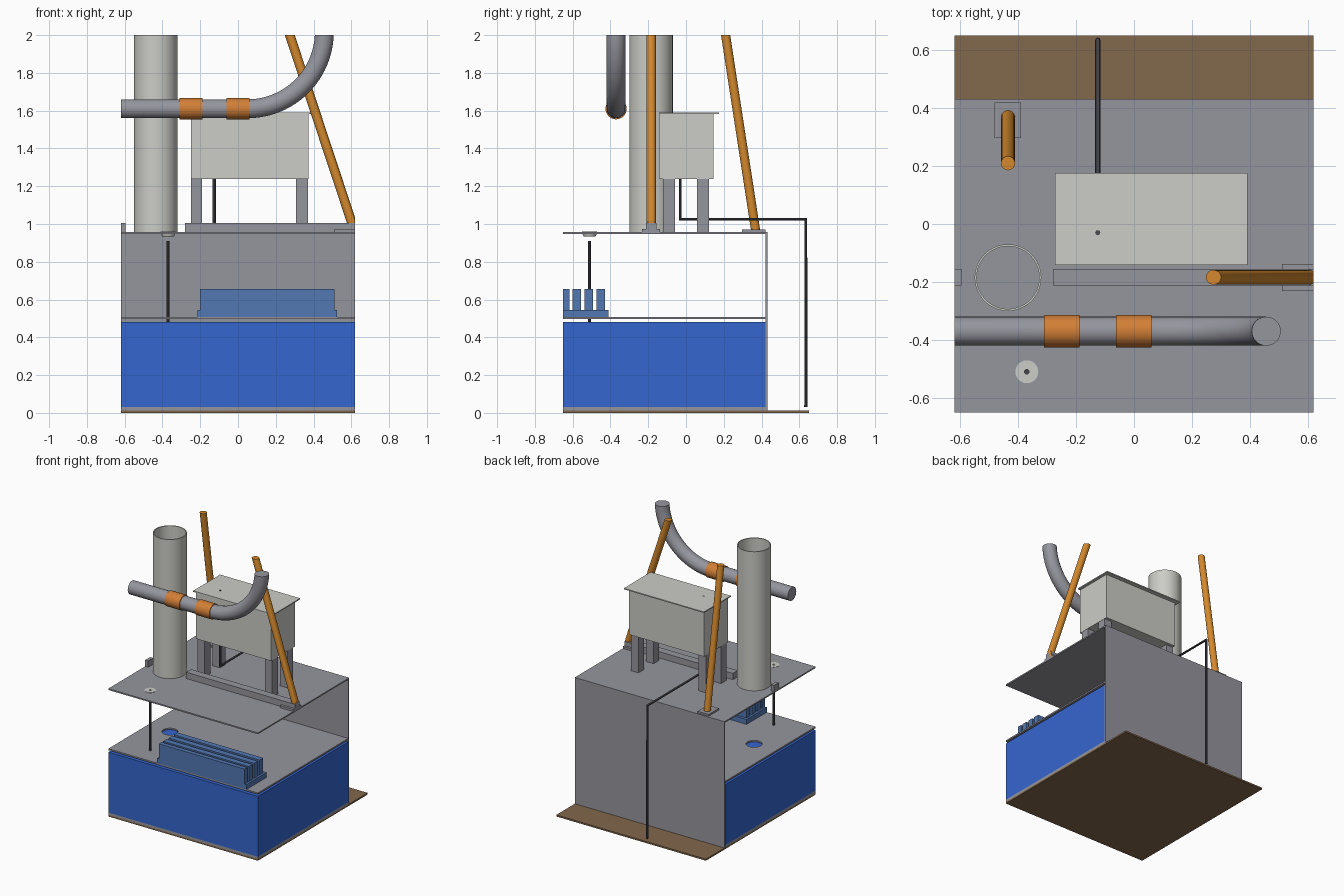
import bpy, bmesh, math
from mathutils import Vector

if "Cube" in bpy.data.objects:
    bpy.data.objects.remove(bpy.data.objects["Cube"], do_unlink=True)


def material(name, *rgb):
    col = [(c / 255 / 12.92 if c < 11 else ((c / 255 + 0.055) / 1.055) ** 2.4) for c in rgb] + [1]
    m = bpy.data.materials.new(name)
    m.use_nodes = True
    m.diffuse_color = col
    m.node_tree.nodes["Principled BSDF"].inputs["Base Color"].default_value = col
    return m


GREY = material("steel grey", 149, 149, 158)
PALE = material("pale grey", 204, 205, 199)
BLUE = material("tank blue", 53, 102, 207)
SLATE = material("slate blue", 82, 120, 178)
BROWN = material("brown", 130, 104, 76)
DARK = material("dark grey", 72, 72, 80)
AMBER = material("amber", 212, 137, 45)
COPPER = material("copper", 210, 127, 54)
parts = []


def add(name, bm, mat):
    bmesh.ops.recalc_face_normals(bm, faces=bm.faces)
    me = bpy.data.meshes.new(name)
    bm.to_mesh(me)
    bm.free()
    me.materials.append(mat)
    ob = bpy.data.objects.new(name, me)
    bpy.context.collection.objects.link(ob)
    parts.append(ob)
    return ob


def box(name, x, y, z, mat):
    bm = bmesh.new()
    bmesh.ops.create_cube(bm, size=1)
    for v in bm.verts:
        v.co = [lo + (c + 0.5) * (hi - lo) for c, (lo, hi) in zip(v.co, (x, y, z))]
    return add(name, bm, mat)


def lathe(name, x, y, profile, mat, sides=48):
    """Closed (radius, height) profile spun about a vertical axis."""
    bm = bmesh.new()
    vs = [bm.verts.new((x + r, y, z)) for r, z in profile]
    es = [bm.edges.new((vs[i - 1], vs[i])) for i in range(len(vs))]
    bmesh.ops.spin(bm, geom=vs + es, cent=(x, y, 0), axis=(0, 0, 1),
                   angle=math.tau, steps=sides)
    bmesh.ops.remove_doubles(bm, verts=bm.verts, dist=1e-5)
    return add(name, bm, mat)


def tube(name, path, radius, mat, half_sides=14, clips=()):
    """Solid round bar along a path, trimmed by (point, normal) planes."""
    cu = bpy.data.curves.new(name, "CURVE")
    cu.dimensions = "3D"
    cu.bevel_depth = radius
    cu.bevel_resolution = half_sides - 2
    cu.use_fill_caps = True
    sp = cu.splines.new("POLY")
    sp.points.add(len(path) - 1)
    for p, co in zip(sp.points, path):
        p.co = (*co, 1)
    tmp = bpy.data.objects.new(name + "_path", cu)
    bpy.context.collection.objects.link(tmp)
    me = bpy.data.meshes.new_from_object(tmp.evaluated_get(bpy.context.evaluated_depsgraph_get()))
    bm = bmesh.new()
    bm.from_mesh(me)
    bpy.data.objects.remove(tmp)
    bpy.data.curves.remove(cu)
    bpy.data.meshes.remove(me)
    bmesh.ops.remove_doubles(bm, verts=bm.verts, dist=1e-5)
    for co, no in clips:
        geom = bm.verts[:] + bm.edges[:] + bm.faces[:]
        bmesh.ops.bisect_plane(bm, geom=geom, plane_co=co, plane_no=no, clear_outer=True)
        bmesh.ops.holes_fill(bm, edges=[e for e in bm.edges if e.is_boundary], sides=0)
    for f in bm.faces:
        f.material_index = 0
    return add(name, bm, mat)


def drill(ob, x, y, r):
    """Cut a round vertical hole through a plate."""
    z = sum(v.co.z for v in ob.data.vertices) / len(ob.data.vertices)
    cutter = lathe("cutter", x, y, [(0, z - 0.05), (r, z - 0.05), (r, z + 0.05), (0, z + 0.05)], GREY)
    parts.remove(cutter)
    mod = ob.modifiers.new("hole", "BOOLEAN")
    mod.operation = "DIFFERENCE"
    mod.object = cutter
    mod.solver = "EXACT"
    me = bpy.data.meshes.new_from_object(ob.evaluated_get(bpy.context.evaluated_depsgraph_get()))
    ob.modifiers.clear()
    ob.data = me
    bpy.data.objects.remove(cutter)


W = (-0.62, 0.62)
DEPTH = (-0.65, 0.42)
ROD = (-0.37, -0.51)
STACK = (-0.435, -0.185)

# Ground sheet, tank and folded sheet-metal frame
box("ground_sheet", W, (-0.65, 0.65), (0, 0.012), BROWN)
box("bottom_plate", W, DEPTH, (0.012, 0.03), GREY)
box("tank", W, DEPTH, (0.03, 0.482), BLUE)
box("back_wall", W, (0.421, 0.431), (0.012, 0.958), GREY)
deck = box("middle_plate", W, DEPTH, (0.497, 0.508), GREY)
drill(deck, *STACK, 0.055)
roof = box("top_plate", W, (-0.65, 0.425), (0.948, 0.958), GREY)
drill(roof, *ROD, 0.039)

# Finned block on the middle plate
box("fin_base", (-0.215, 0.525), (-0.65, -0.41), (0.508, 0.545), SLATE)
for i, y in enumerate(((-0.65, -0.617), (-0.6, -0.557), (-0.537, -0.493), (-0.473, -0.43))):
    box(f"fin_{i + 1}", (-0.2, 0.51), y, (0.545, 0.657), SLATE)

# Level rod and its bushing in the top plate
tube("level_rod", [(*ROD, 0.482), (*ROD, 0.91)], 0.008, DARK, 4)
lathe("rod_bushing", *ROD, [(0.008, 0.935), (0.032, 0.935), (0.0395, 0.95), (0.0395, 0.96), (0.008, 0.96)], PALE)

# Open stack
lathe("stack", *STACK, [(0.108, 0.957), (0.115, 0.957), (0.115, 2), (0.108, 2)], PALE, 64)

# Cross beam, broken by the stack
for name, x in (("cross_beam", (-0.28, 0.62)), ("cross_beam_end", (-0.62, -0.595))):
    box(name, x, (-0.213, -0.155), (0.957, 1.005), GREY)

# Raised box with lid on four legs
box("box_body", (-0.25, 0.372), (-0.142, 0.145), (1.237, 1.582), PALE)
box("box_lid", (-0.272, 0.392), (-0.142, 0.176), (1.582, 1.59), PALE)
for side, x in (("right", (-0.25, -0.19)), ("left", (0.308, 0.37))):
    for end, y in (("front", (-0.123, -0.057)), ("back", (0.057, 0.123))):
        box(f"{end}_{side}_leg", x, y, (0.957, 1.24), GREY)

# Drain line from the box, over the roof and down the back
tube("drain_line", [(-0.125, -0.03, 1.591), (-0.125, -0.03, 1.025),
                    (-0.125, 0.635, 1.025), (-0.125, 0.635, 0.03)], 0.009, DARK, 4)

# Diagonal struts on foot plates
TOP = ((0, 0, 2), (0, 0, 1))
box("side_foot_plate", (0.51, 0.62), (-0.232, -0.138), (0.957, 0.973), GREY)
box("back_foot_plate", (-0.482, -0.39), (0.297, 0.42), (0.957, 0.971), GREY)
tube("side_strut", [(0.208, -0.184, 2.2), (0.671, -0.184, 0.8)], 0.025, AMBER, 16,
     [TOP, ((0.62, 0, 0), (1, 0, 0)), ((0, 0, 0.965), (0, 0, -1))])
tube("back_strut", [(-0.435, 0.179, 2.2), (-0.435, 0.394, 0.8)], 0.024, AMBER, 16,
     [TOP, ((0, 0, 0.965), (0, 0, -1))])

# Bent hose with two collars
R, Y, Z = 0.407, -0.37, 1.61
bend = [(0.05 + R * math.sin(a), Y, Z + R - R * math.cos(a))
        for a in (math.pi / 2 * i / 24 for i in range(25))]
tube("hose", [(-0.62, Y, Z)] + bend + [(0.05 + R, Y, 2.1)], 0.05, GREY, 16, [TOP])
for name, x in (("right_collar", -0.31), ("left_collar", -0.062)):
    tube(name, [(x, Y, Z), (x + 0.122, Y, Z)], 0.056, COPPER, 16)

# Smooth the round parts, keep the edges crisp
for ob in bpy.context.selected_objects:
    ob.select_set(False)
for ob in parts:
    ob.select_set(True)
bpy.context.view_layer.objects.active = parts[0]
bpy.ops.object.shade_smooth_by_angle(angle=math.radians(35))
